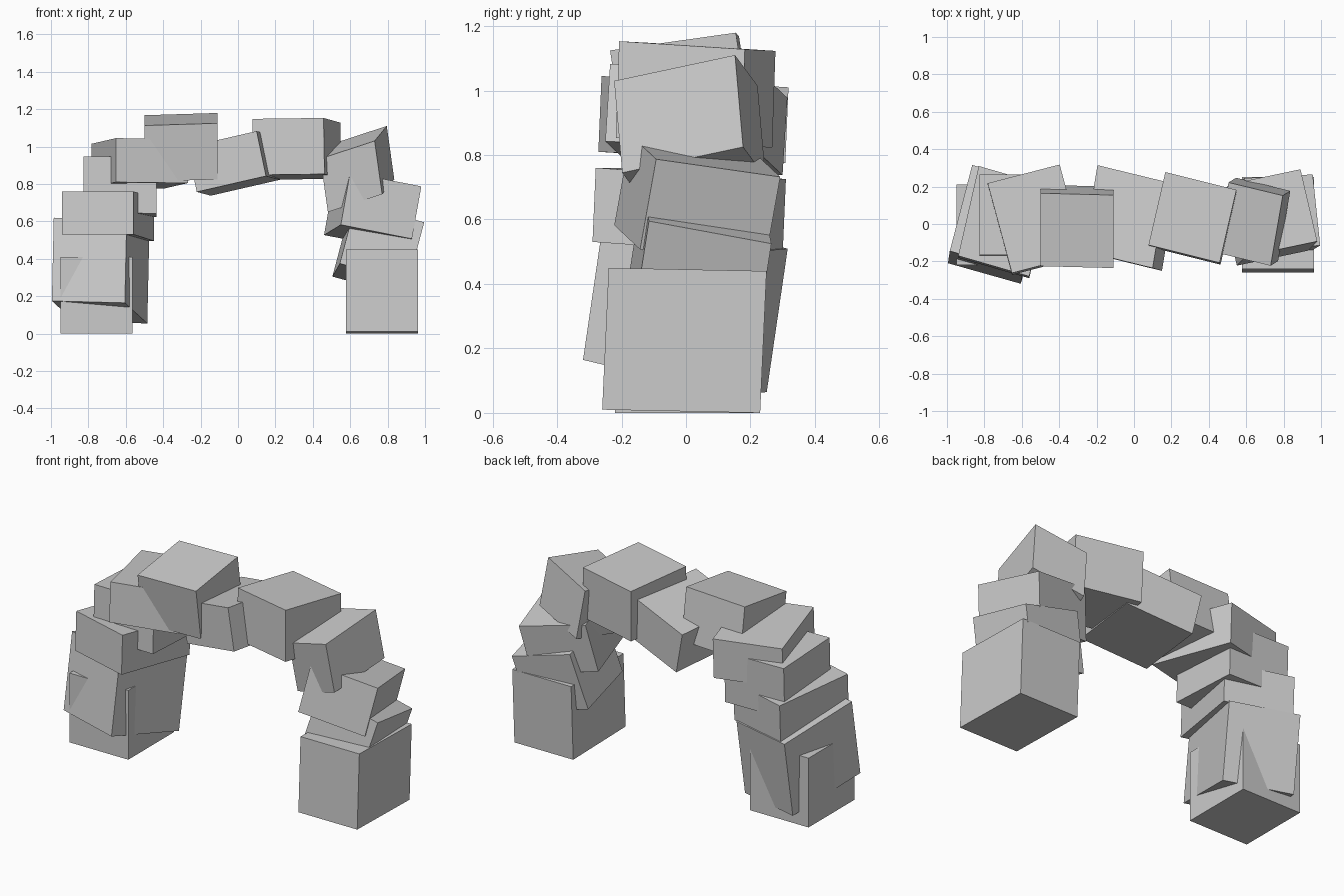
import bpy
from mathutils import Vector

# Arch of tumbled stone blocks, listed from the left foot over the crown to the right foot.
# name: centre, width edge, depth edge, height edge
BLOCKS = {
    "left_foot":           ((-.757, -.005, .205), (.385, 0, 0), (0, .43, 0), (0, 0, .41)),
    "left_pier_stone":     ((-.735, -.002, .337), (.39, -.11, -.01), (.12, .46, -.11), (.01, .065, .445)),
    "left_upper_stone":    ((-.695, .010, .628), (.38, -.11, 0), (.11, .48, -.035), (0, .01, .23)),
    "left_spring_stone":   ((-.630, .045, .785), (.39, 0, -.005), (0, .43, -.02), (0, .01, .30)),
    "left_shoulder_stone": ((-.525, .023, .910), (.385, .10, -.005), (-.13, .48, -.03), (0, .01, .235)),
    "left_crown_stone":    ((-.305, -.013, .996), (.39, -.01, .012), (0, .39, .055), (0, -.045, .30)),
    "key_stone":           ((-.023, .032, .910), (.37, -.09, .085), (.075, .46, -.02), (-.05, .015, .24)),
    "right_crown_stone":   ((.315, .030, .988), (.38, -.095, .005), (.09, .39, -.025), (-.005, .01, .30)),
    "right_shoulder_stone": ((.638, .012, .880), (.29, -.07, .095), (.065, .375, .08), (-.04, -.025, .285)),
    "right_spring_stone":  ((.720, .035, .657), (.38, .08, -.075), (-.09, .385, -.055), (.05, .05, .28)),
    "right_pier_stone":    ((.750, .040, .450), (.366, .02, -.10), (-.04, .38, -.07), (.085, .05, .32)),
    "right_foot":          ((.770, -.005, .225), (.385, 0, 0), (0, .49, -.01), (0, .02, .44)),
}

# Faces of a box whose corner index is 4*i + 2*j + k
FACES = [(0, 1, 3, 2), (4, 6, 7, 5), (0, 4, 5, 1), (2, 3, 7, 6), (0, 2, 6, 4), (1, 5, 7, 3)]


def stone(name, centre, width, depth, height):
    c, w, d, h = map(Vector, (centre, width, depth, height))
    half = (-.5, .5)
    corners = [w * i + d * j + h * k for i in half for j in half for k in half]
    mesh = bpy.data.meshes.new(name)
    mesh.from_pydata(corners, [], FACES)
    obj = bpy.data.objects.new(name, mesh)
    obj.location = c
    bpy.context.collection.objects.link(obj)


for name, params in BLOCKS.items():
    stone(name, *params)
